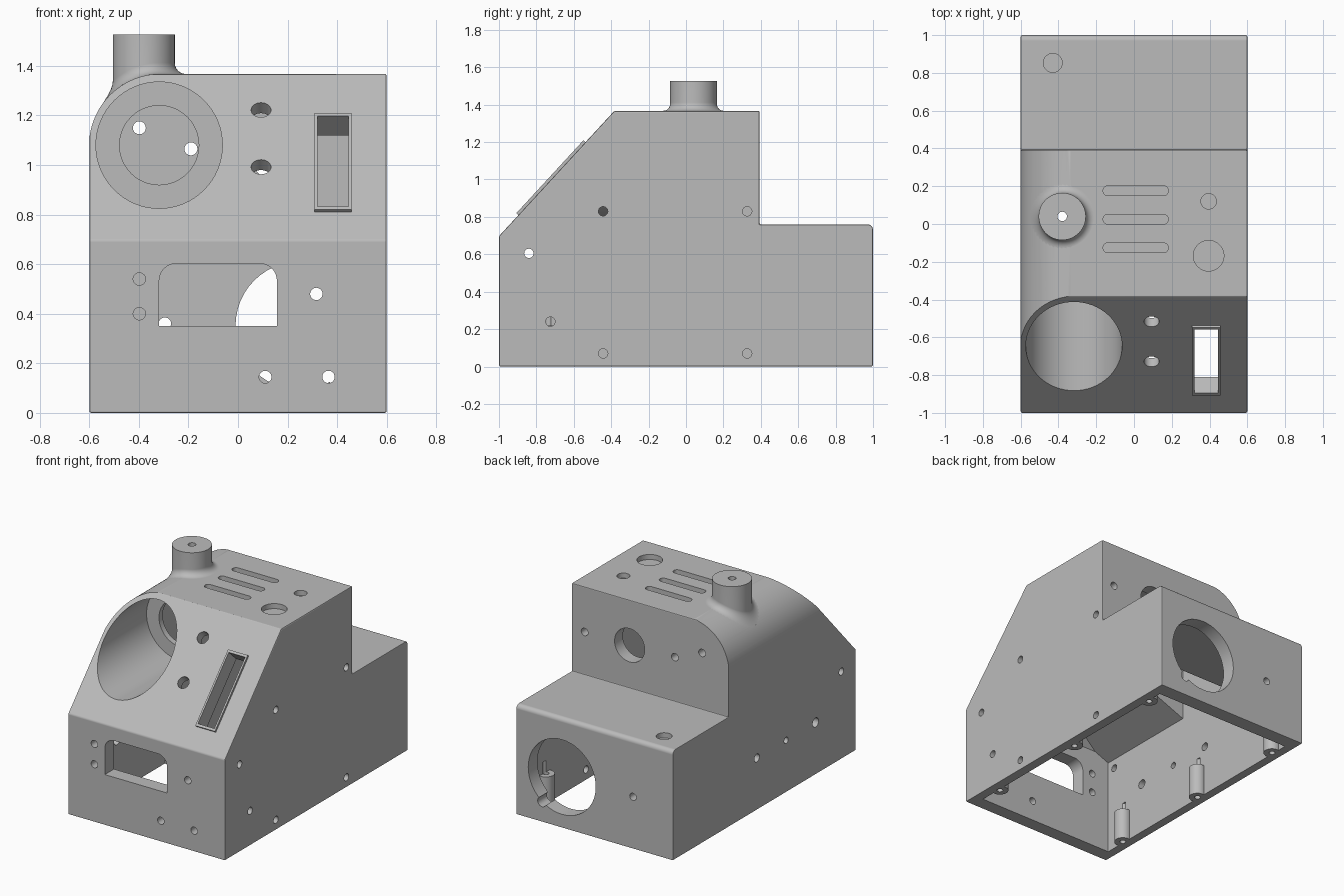
import bpy, bmesh
from math import pi, sin, cos, sqrt, atan2
from mathutils import Vector

cube = bpy.data.objects.get("Cube")
if cube:
    bpy.data.objects.remove(cube, do_unlink=True)

grey = bpy.data.materials.new("grey plastic")
grey.use_nodes = True
grey.diffuse_color = (0.5, 0.5, 0.5, 1)
grey.node_tree.nodes["Principled BSDF"].inputs["Base Color"].default_value = (0.5, 0.5, 0.5, 1)

TOP, STEP, SHELF = 1.367, 0.393, 0.76    # roof height, rear step position, shelf height
SLOPE = (TOP - 0.697) / 0.617
TILT = atan2(SLOPE, 1)                   # lean of the sloped control panel
NORMAL = Vector((0, -sin(TILT), cos(TILT)))
ROT = {"x": (0, pi / 2, 0), "y": (pi / 2, 0, 0), "z": (0, 0, 0), "slope": (TILT, 0, 0)}
ROUND_X, ROUND_Z, ROUND_R = -0.311, 1.078, 0.29   # big rounded shoulder
DIAL = (-0.318, 1.08)


def finish(name, bm):
    bmesh.ops.recalc_face_normals(bm, faces=bm.faces)
    mesh = bpy.data.meshes.new(name)
    bm.to_mesh(mesh)
    bm.free()
    obj = bpy.data.objects.new(name, mesh)
    bpy.context.collection.objects.link(obj)
    return obj


def prism(name, points, axis, a, b):
    """Extrude a (y, z) outline along x, or an (x, z) outline along y."""
    bm = bmesh.new()
    place = (lambda p: (a, p[0], p[1])) if axis == "x" else (lambda p: (p[0], a, p[1]))
    face = bm.faces.new([bm.verts.new(place(p)) for p in points])
    new = bmesh.ops.extrude_face_region(bm, geom=[face])["geom"]
    step = (b - a, 0, 0) if axis == "x" else (0, b - a, 0)
    bmesh.ops.translate(bm, vec=step, verts=[g for g in new if isinstance(g, bmesh.types.BMVert)])
    return finish(name, bm)


def cylinder(r, depth, loc, axis, sides=32):
    bpy.ops.mesh.primitive_cylinder_add(vertices=sides, radius=r, depth=depth,
                                        location=loc, rotation=ROT[axis])
    return bpy.context.object


def box(size, loc, axis="z"):
    bpy.ops.mesh.primitive_cube_add(size=1, location=loc, rotation=ROT[axis])
    obj = bpy.context.object
    obj.scale = size
    return obj


def arc(cx, cz, r, start, end, n=12):
    angles = [(start + (end - start) * i / n) * pi / 180 for i in range(n + 1)]
    return [(cx + r * cos(t), cz + r * sin(t)) for t in angles]


def apply(obj, mod):
    bpy.context.view_layer.objects.active = obj
    bpy.ops.object.modifier_apply(modifier=mod.name)


def combine(obj, operation, tool):
    mod = obj.modifiers.new("combine", "BOOLEAN")
    mod.operation, mod.solver, mod.object = operation, "EXACT", tool
    bpy.context.view_layer.update()
    apply(obj, mod)
    bpy.data.objects.remove(tool, do_unlink=True)


def cut(tool):
    combine(housing, "DIFFERENCE", tool)


def shoulder(r):
    """Front outline with one rounded top corner."""
    return prism("outline", [(-0.8, -0.3), (-0.8, ROUND_Z)]
                 + arc(ROUND_X, ROUND_Z, r, 180, 90, 32)
                 + [(ROUND_X, 1.6), (0.8, 1.6), (0.8, -0.3)], "y", -1.3, 1.3)


def on_slope(x, z, lift=0.0):
    return Vector((x, -1 + (z - 0.697) / SLOPE, z)) + NORMAL * lift


# Outer body
housing = prism("instrument_housing", [(-1, 0), (-1, 0.697), (-0.383, TOP), (STEP, TOP), (STEP, SHELF)]
                + arc(0.97, SHELF - 0.03, 0.03, 90, 0, 6) + [(1, 0)], "x", -0.6, 0.6)
bevel = housing.modifiers.new("soft edges", "BEVEL")
bevel.width, bevel.segments = 0.008, 2
bevel.limit_method, bevel.angle_limit = "ANGLE", 0.6
apply(housing, bevel)
combine(housing, "INTERSECT", shoulder(ROUND_R))

# Hollow inside, leaving the dial well and the screw posts standing
cavity = prism("cavity", [(-0.9, -0.1), (-0.9, 0.715), (-0.353, 1.307), (STEP - 0.09, 1.307),
                          (STEP - 0.09, 0.7), (0.9, 0.7), (0.9, -0.1)], "x", -0.535, 0.535)
combine(cavity, "INTERSECT", shoulder(ROUND_R - 0.062))
combine(cavity, "DIFFERENCE",
        prism("dial_well", [(-0.7, 0.6), (-0.56, 0.66)] + arc(*DIAL, 0.3, -65, 90, 24)
              + [(DIAL[0], 1.6), (-0.7, 1.6)], "y", -1.2, -0.14))
POSTS = [(x, y) for x in (-0.525, 0.525) for y in (-0.74, 0.02, 0.78)]
for x, y in POSTS:
    combine(cavity, "DIFFERENCE", cylinder(0.056, 0.42, (x, y, 0.01), "z", 24))
cut(cavity)

# Chimney with a flare that follows the rounded shoulder
CX, CY, CR, FLARE = -0.38, 0.04, 0.125, 0.045


def roof(x):
    return TOP if x > ROUND_X else min(TOP, ROUND_Z + sqrt(ROUND_R ** 2 - (x - ROUND_X) ** 2))


levels = [(0.1, lambda x: roof(x) - 0.04), (CR + FLARE, lambda x: roof(x) - 0.015)]
for i in range(7):
    t = i / 6 * pi / 2
    levels.append((CR + FLARE * (1 - sin(t)), lambda x, t=t: roof(x) + FLARE * (1 - cos(t))))
levels.append((CR, lambda x: 1.527))
bm = bmesh.new()
rings = []
for r, height in levels:
    ring = []
    for i in range(48):
        x = CX + r * cos(i * pi / 24)
        ring.append(bm.verts.new((x, CY + r * sin(i * pi / 24), height(x))))
    rings.append(ring)
for low, high in zip(rings, rings[1:]):
    for i in range(48):
        j = (i + 1) % 48
        bm.faces.new((low[i], low[j], high[j], high[i]))
centre = bm.verts.new((CX, CY, roof(CX) - 0.04))
for i in range(48):
    bm.faces.new((rings[0][(i + 1) % 48], rings[0][i], centre))
bm.faces.new(rings[-1])
combine(housing, "UNION", finish("chimney", bm))
cut(cylinder(0.025, 0.6, (CX, CY, 1.35), "z", 24))

# Raised slot bezel and its slot
combine(housing, "UNION", box((0.15, 0.53, 0.115), on_slope(0.383, 1.005, -0.0425), "slope"))
cut(box((0.125, 0.495, 0.4), on_slope(0.383, 1.005), "slope"))

# Control holes in the slope
for z in (0.992, 1.222):
    cut(cylinder(0.04, 0.3, on_slope(0.093, z), "slope"))

# Dial well, with a lip at its back
cut(cylinder(0.255, 1.02, (DIAL[0], -0.69, DIAL[1]), "y", 64))
cut(cylinder(0.16, 0.4, (DIAL[0], -0.15, DIAL[1]), "y", 48))

# Front window with rounded upper corners
cut(prism("window", [(-0.318, 0.35), (0.157, 0.35)] + arc(0.087, 0.533, 0.07, 0, 90, 8)
          + arc(-0.248, 0.533, 0.07, 90, 180, 8), "y", -1.1, -0.85))

# Front, back and side holes
for x, z in ((-0.398, 0.54), (-0.398, 0.4), (0.316, 0.48), (0.11, 0.145), (0.365, 0.145)):
    cut(cylinder(0.025, 0.24, (x, -1, z), "y", 24))
for x, y, z, r in ((0.248, 1, 0.352, 0.258), (0.4, 1, 0.14, 0.034), (-0.295, 1, 0.36, 0.025),
                   (0.156, STEP, 1.055, 0.115), (-0.19, STEP, 1.065, 0.026),
                   (-0.398, STEP, 1.15, 0.026), (0.5, STEP, 1.055, 0.026)):
    cut(cylinder(r, 0.24, (x, y, z), "y", 48))
for y, z in ((-0.443, 0.83), (0.327, 0.83), (-0.84, 0.605), (-0.725, 0.24), (-0.443, 0.07), (0.327, 0.07)):
    cut(cylinder(0.025, 0.2, (0.6, y, z), "x", 24))
for y, z, r in ((-0.84, 0.605, 0.025), (-0.558, 0.36, 0.032), (-0.237, 0.36, 0.022), (0.083, 0.36, 0.028)):
    cut(cylinder(r, 0.2, (-0.6, y, z), "x", 24))

# Shallow roof recesses: three vents and three round seats
for y in (0.176, 0.025, -0.126):
    for x in (-0.138, 0.156):
        cut(cylinder(0.026, 0.07, (x, y, TOP), "z", 24))
    cut(box((0.294, 0.0519, 0.07), (0.009, y, TOP)))
for x, y, z, r in ((0.395, 0.12, TOP, 0.041), (0.395, -0.168, TOP, 0.081), (-0.43, 0.853, SHELF, 0.05)):
    cut(cylinder(r, 0.07, (x, y, z), "z"))

# Screw holes up through the posts
for x, y in POSTS:
    cut(cylinder(0.02, 0.4, (x, y, 0.1), "z", 16))

# Material and shading
housing.data.materials.clear()
housing.data.materials.append(grey)
for poly in housing.data.polygons:
    poly.material_index = 0
bpy.ops.object.select_all(action="DESELECT")
housing.select_set(True)
bpy.context.view_layer.objects.active = housing
bpy.ops.object.shade_smooth_by_angle(angle=0.4)
weighted = housing.modifiers.new("flat panels", "WEIGHTED_NORMAL")
weighted.keep_sharp, weighted.weight = True, 100
